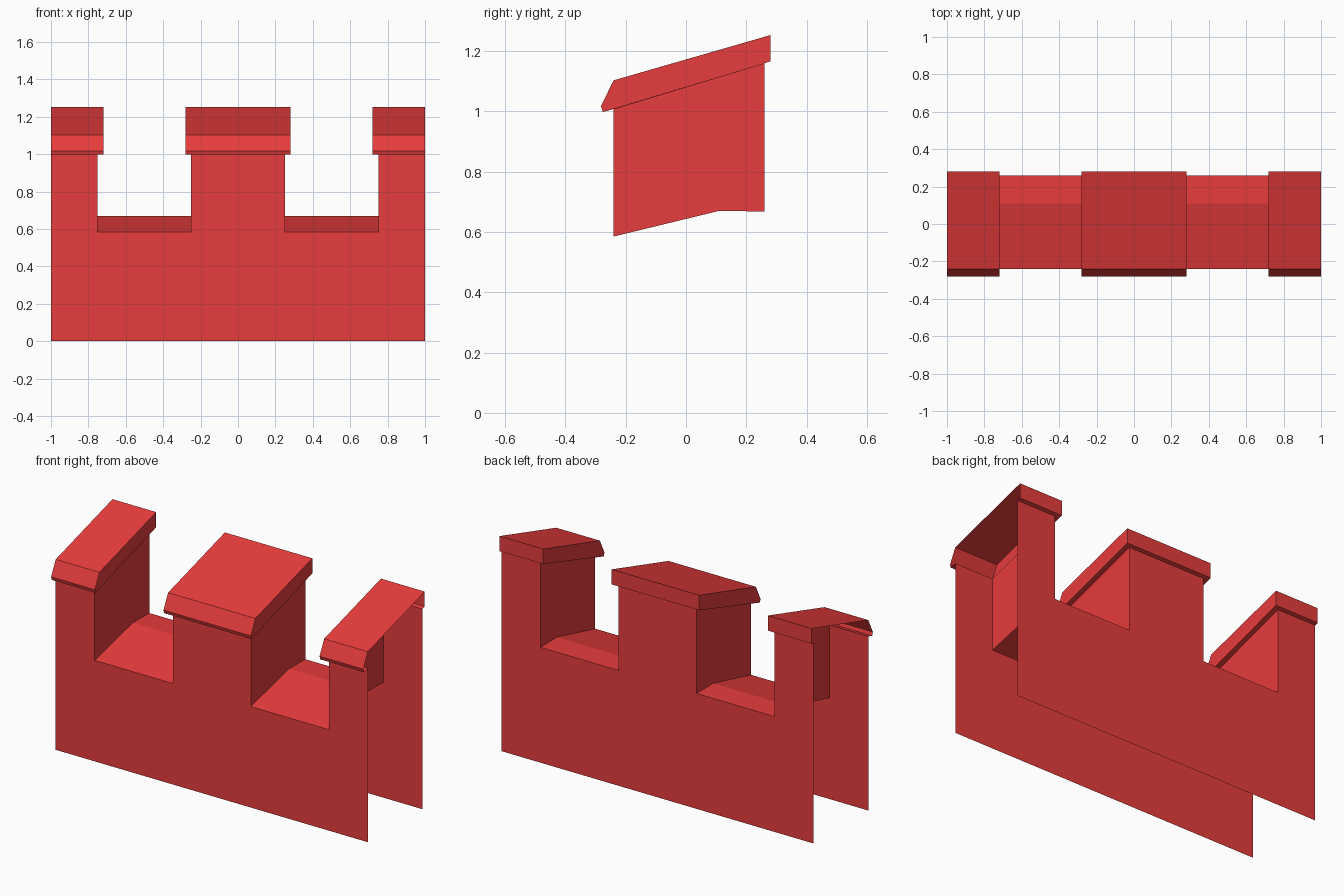
import bpy, bmesh

if "Cube" in bpy.data.objects:
    bpy.data.objects.remove(bpy.data.objects["Cube"])

red = bpy.data.materials.new("red_wall")
red.diffuse_color = (0.8, 0.045, 0.045, 1)
red.use_nodes = True
red.node_tree.nodes["Principled BSDF"].inputs["Base Color"].default_value = red.diffuse_color

F, B = -0.24, 0.26                                # front and back wall planes
TOP = {F: 1.008, B: 1.16}                         # merlon tops
FLOOR = [(F, 0.585), (0.11, 0.67), (B, 0.668)]    # crenel floor profile (y, z)


def finish(bm, name):
    bmesh.ops.remove_doubles(bm, verts=bm.verts, dist=1e-5)
    bmesh.ops.recalc_face_normals(bm, faces=bm.faces)
    me = bpy.data.meshes.new(name)
    bm.to_mesh(me)
    bm.free()
    me.materials.append(red)
    ob = bpy.data.objects.new(name, me)
    bpy.context.collection.objects.link(ob)


def face(bm, pts):
    bm.faces.new([bm.verts.new(p) for p in pts])


# hollow wall shell: crenellated front and back sheets, open ends and bottom
bm = bmesh.new()
for y, low in (FLOOR[0], FLOOR[-1]):
    top = TOP[y]
    half = [(1, 0), (1, top), (0.75, top), (0.75, low), (0.25, low), (0.25, top)]
    outline = half + [(-x, z) for x, z in reversed(half)]
    face(bm, [(x, y, z) for x, z in outline])
# crenel floors and merlon side faces
for s in (-1, 1):
    for (y0, z0), (y1, z1) in zip(FLOOR, FLOOR[1:]):
        face(bm, [(s*.25, y0, z0), (s*.75, y0, z0), (s*.75, y1, z1), (s*.25, y1, z1)])
    for x in (s*.25, s*.75):
        face(bm, [(x, y, z) for y, z in FLOOR] + [(x, B, TOP[B]), (x, F, TOP[F])])
finish(bm, "battlement_wall")

# sloped caps: hollow below, narrow rim underneath, open at the wall ends
OUTER = [(-0.276, 0.998), (-0.282, 1.018), (-0.24, 1.103), (0.28, 1.253), (0.28, 1.166)]


def cap(name, x0, x1, closed0, closed1):
    bm = bmesh.new()
    for (y0, z0), (y1, z1) in zip(OUTER, OUTER[1:]):
        face(bm, [(x0, y0, z0), (x1, y0, z0), (x1, y1, z1), (x0, y1, z1)])
    i0 = x0 + 0.03 * closed0
    i1 = x1 - 0.03 * closed1
    for (yo, zo), yi in ((OUTER[0], F), (OUTER[-1], B)):
        face(bm, [(x0, yo, zo), (x1, yo, zo), (i1, yi, TOP[yi]), (i0, yi, TOP[yi])])
    for x, xi, closed in ((x0, i0, closed0), (x1, i1, closed1)):
        if closed:
            face(bm, [(x, y, z) for y, z in OUTER])
            face(bm, [(x, *OUTER[0]), (x, *OUTER[-1]), (xi, B, TOP[B]), (xi, F, TOP[F])])
    finish(bm, name)


cap("left_cap", -1, -0.72, 0, 1)
cap("middle_cap", -0.28, 0.28, 1, 1)
cap("right_cap", 0.72, 1, 1, 0)
